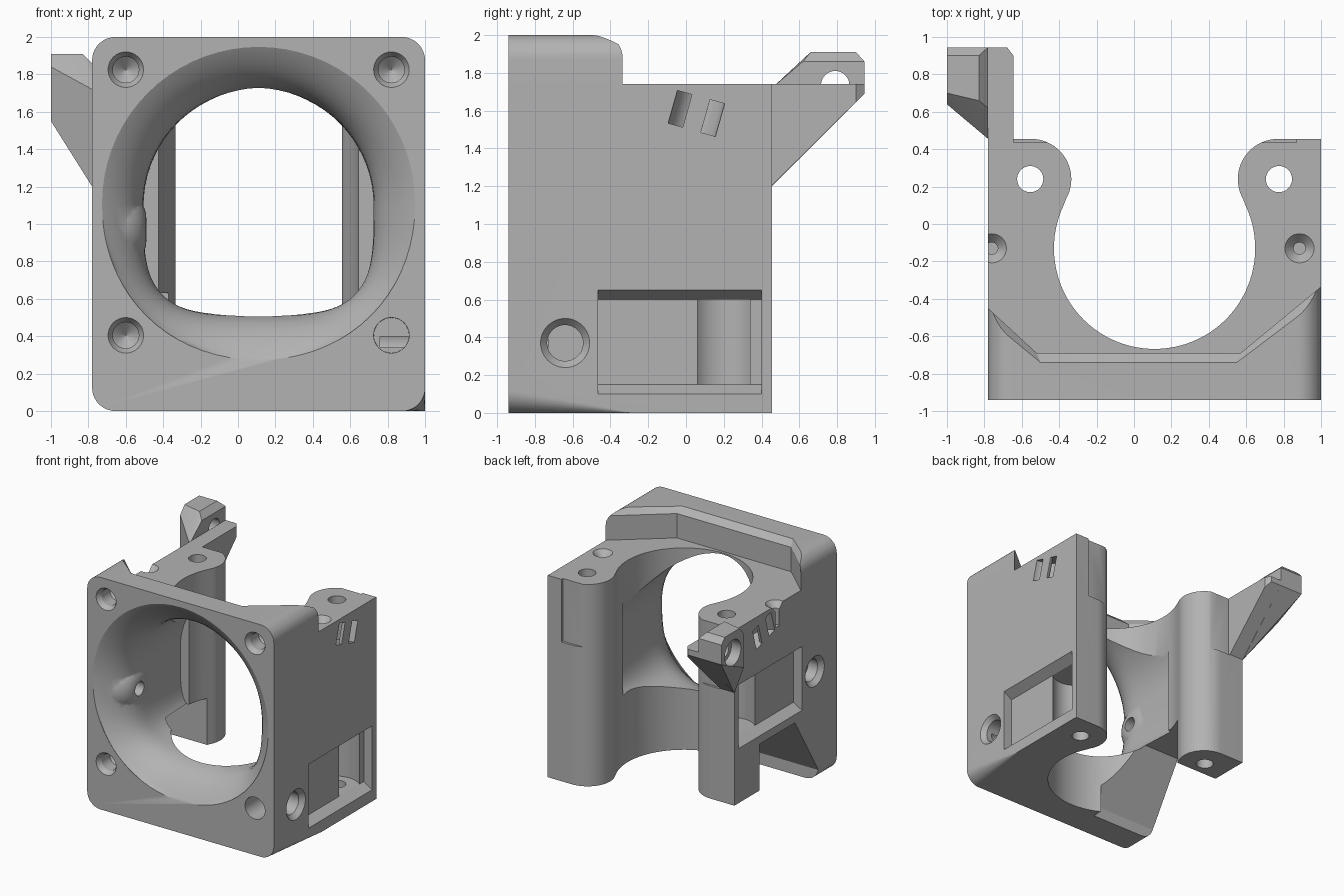
import bpy, bmesh
from math import sin, cos, pi, radians, copysign
from mathutils import Vector

cube = bpy.data.objects.get("Cube")
if cube:
    bpy.data.objects.remove(cube)

grey = bpy.data.materials.new("plain grey")
grey.use_nodes = True
grey.diffuse_color = (0.45, 0.45, 0.45, 1)
grey.node_tree.nodes["Principled BSDF"].inputs["Base Color"].default_value = (0.45, 0.45, 0.45, 1)


def finish(name, bm):
    bmesh.ops.recalc_face_normals(bm, faces=bm.faces)
    mesh = bpy.data.meshes.new(name)
    bm.to_mesh(mesh)
    bm.free()
    mesh.materials.append(grey)
    ob = bpy.data.objects.new(name, mesh)
    bpy.context.collection.objects.link(ob)
    return ob


def loft(name, rings):
    """Closed solid through rings that have equal point counts."""
    bm = bmesh.new()
    vs = [[bm.verts.new(p) for p in ring] for ring in rings]
    n = len(vs[0])
    for a, b in zip(vs, vs[1:]):
        for i in range(n):
            j = (i + 1) % n
            bm.faces.new((a[i], a[j], b[j], b[i]))
    bm.faces.new(vs[0])
    bm.faces.new(vs[-1])
    return finish(name, bm)


def prism(name, pts, axis, lo, hi):
    place = {"x": lambda a, b, c: (c, a, b),
             "y": lambda a, b, c: (a, c, b),
             "z": lambda a, b, c: (a, b, c)}[axis]
    return loft(name, [[place(a, b, c) for a, b in pts] for c in (lo, hi)])


def box(name, x0, x1, y0, y1, z0, z1):
    return prism(name, [(x0, y0), (x1, y0), (x1, y1), (x0, y1)], "z", z0, z1)


def turned(name, start, axis, profile, n=48):
    """Solid of revolution; profile holds (distance, radius)."""
    axis = Vector(axis).normalized()
    u = axis.orthogonal().normalized()
    v = axis.cross(u)
    return loft(name, [[Vector(start) + axis * d + (u * cos(2 * pi * i / n) + v * sin(2 * pi * i / n)) * r
                        for i in range(n)] for d, r in profile])


def combine(ob, other, op="DIFFERENCE"):
    mod = ob.modifiers.new("combine", "BOOLEAN")
    mod.operation, mod.object, mod.solver = op, other, "EXACT"
    bpy.context.view_layer.objects.active = ob
    bpy.ops.object.modifier_apply(modifier=mod.name)
    bpy.data.objects.remove(other)


def arc(cx, cy, r, a0, a1, n):
    return [(cx + r * cos(radians(a0 + (a1 - a0) * i / n)),
             cy + r * sin(radians(a0 + (a1 - a0) * i / n))) for i in range(n + 1)]


MID, LEFT, RIGHT, FRONT, BACK, DECK = 0.11, -0.78, 1.0, -0.94, 0.455, 1.74

# body: open C outline with a round bore and two round rear posts
outline = [(LEFT, FRONT), (RIGHT, FRONT), (RIGHT, BACK)]
outline += arc(MID + 0.66, 0.24, 0.215, 90, 209.3, 20)
outline += arc(MID, -0.13, 0.538, 29.3, -209.3, 64)[1:-1]
outline += arc(MID - 0.66, 0.24, 0.215, -29.3, 90, 20)
outline += [(LEFT, BACK)]
body = prism("fan_duct_body", outline, "z", 0, DECK)

# raised front wall with chamfered rear top edge
wall = [(LEFT, FRONT), (RIGHT, FRONT), (RIGHT, -0.335), (0.57, -0.69), (-0.52, -0.69), (LEFT, -0.45)]
top = [(LEFT, FRONT), (RIGHT, FRONT), (RIGHT, -0.4), (0.55, -0.74), (-0.5, -0.74), (LEFT, -0.51)]
combine(body, loft("front_wall", [[(x, y, z) for x, y in ring]
                                  for ring, z in ((wall, 1.5), (wall, 1.95), (top, 2))]), "UNION")

# rounded front corners; the lower right one fades out toward the back
def corner(x, z, sx, sz, r_end):
    rings = []
    for y, r in ((-0.96, 0.125), (-0.3, r_end)):
        pts = [(x + 0.02 * sx, z + 0.02 * sz), (x - r * sx, z + 0.02 * sz)]
        pts += [(x - r * sx + r * sx * sin(a * pi / 20), z - r * sz + r * sz * cos(a * pi / 20))
                for a in range(11)]
        pts += [(x + 0.02 * sx, z - r * sz)]
        rings.append([(a, y, b) for a, b in pts])
    return loft("corner_cutter", rings)


for x, z, sx, sz, r in ((LEFT, 2, -1, 1, 0.125), (RIGHT, 2, 1, 1, 0.125),
                        (LEFT, 0, -1, -1, 0.125), (RIGHT, 0, 1, -1, 0.003)):
    combine(body, corner(x, z, sx, sz, r))

# bell mouth: circle at the front, flat-bottomed arch inside
rings = []
for k in range(17):
    t = k / 16
    y = -0.945 + 0.88 * t ** 1.6
    s = min(1, (y + 0.945) / 0.37)
    r = 0.615 + 0.23 * (1 - s) ** 2.6
    depth = r - 0.045 * t
    e = 2 / (2 + 3 * t)
    ring = []
    for i in range(72):
        c, q = cos(2 * pi * i / 72), sin(2 * pi * i / 72)
        if q < 0:
            c, q = copysign(abs(c) ** e, c), -abs(q) ** e
        ring.append((MID + r * c, y, 1.11 - 0.01 * t + (r if q > 0 else depth) * q))
    rings.append(ring)
combine(body, loft("mouth_cutter", rings))

# rounded boss inside the mouth for the left side screw
boss = turned("side_boss", (-0.74, -0.63, 0.97), (1, 0, 0),
              [(0, 0.25)] + [(0.25 * sin(a * pi / 20), 0.06 + 0.19 * cos(a * pi / 20)) for a in range(2, 11)])
combine(body, boss, "UNION")

# cut-away lower left side and shorter left post
combine(body, prism("left_cutter", [(-0.69, -0.1), (-0.69, 0.1), (-0.37, 0.63), (0.11, 0.63), (0.11, -0.1)],
                    "x", -0.9, -0.15))
combine(body, box("post_cutter", -0.9, -0.25, 0.1, 0.6, -0.1, 0.23))

# side windows with round pockets, cable tie channels, side screw holes
for face, s, lift in ((RIGHT, 1, 0), (LEFT, -1, 0.6)):
    sect = [(0.02, 0.1), (0, 0.1), (-0.08, 0.15), (-0.08, 0.6), (0, 0.65), (0.02, 0.65)]
    combine(body, prism("window_cutter", [(face + a * s, b + lift) for a, b in sect], "y", -0.465, 0.4))
    combine(body, turned("pocket_cutter", (face - 0.21 * s, 0.2, 0.15 + lift), (0, 0, 1),
                         [(0, 0.19), (0.45, 0.19)]))
    tilt = Vector((0, 0.27, 0.96))
    start = Vector((face, 0.055, 1.585)) - tilt * 0.09
    ring = turned("tie_cutter", start, tilt, [(0, 0.13), (0.18, 0.13)])
    combine(ring, turned("tie_core", start - tilt * 0.1, tilt, [(0, 0.05), (0.4, 0.05)]))
    combine(body, ring)
    deep = [(0.25, 0.095)] if s > 0 else [(0.14, 0.095), (0.141, 0.06), (0.5, 0.06)]
    combine(body, turned("side_hole", (face + 0.01 * s, -0.64, 0.37 + lift), (-s, 0, 0),
                         [(0, 0.135), (0.01, 0.13), (0.05, 0.095)] + deep))

# front screw holes with conical ends; the lower right one is flat
for sx in (-1, 1):
    for sz in (-1, 1):
        tip = 0.094 if sx > 0 > sz else 0.003
        combine(body, turned("front_hole", (MID + 0.71 * sx, FRONT - 0.01, 1.115 + 0.71 * sz), (0, 1, 0),
                             [(0, 0.096), (0.01, 0.095), (0.05, 0.07 if tip < 0.05 else 0.095),
                              (0.16, 0.07 if tip < 0.05 else 0.095), (0.22, tip)], 32))

# post screw holes, deck holes and rear notches
for x in (MID - 0.665, MID + 0.665):
    combine(body, turned("post_hole", (x, 0.24, -0.1), (0, 0, 1), [(0, 0.07), (2, 0.07)], 32))
for x in (-0.76, 0.885):
    combine(body, turned("deck_hole", (x, -0.13, DECK + 0.01), (0, 0, -1),
                         [(0, 0.083), (0.01, 0.078), (0.06, 0.032), (0.2, 0.032)], 32))
for x0, x1 in ((-0.645, -0.45), (0.66, 0.87)):
    combine(body, box("notch_cutter", x0, x1, 0.435, 0.6, 1.2, 1.9))

# rear bracket arm with a clipped end corner
arm = prism("bracket_arm", [(0.44, 1.19), (0.44, DECK), (0.945, DECK), (0.945, 1.69)], "x", LEFT, -0.645)
combine(arm, prism("clip_cutter", [(-0.69, 0.96), (-0.63, 0.96), (-0.63, 0.88)], "z", 1, 2))

# bracket ear: faceted block with a screw hole
facets = [(LEFT, 0.455, 1.2), (LEFT, 0.455, 1.72), (LEFT, 0.5, 1.74), (LEFT, 0.62, 1.86), (LEFT, 0.945, 1.86),
          (LEFT, 0.945, 1.69), (-0.83, 0.66, 1.91), (-0.83, 0.9, 1.91), (-1, 0.64, 1.55), (-1, 0.945, 1.69),
          (-1, 0.64, 1.84), (-1, 0.7, 1.91), (-1, 0.9, 1.91), (-1, 0.945, 1.86)]
bm = bmesh.new()
for p in facets:
    bm.verts.new(p)
bmesh.ops.convex_hull(bm, input=bm.verts)
bmesh.ops.dissolve_limit(bm, angle_limit=0.02, verts=bm.verts, edges=bm.edges)
ear = finish("bracket_ear", bm)
combine(ear, turned("ear_hole", (-1.01, 0.79, 1.735), (1, 0, 0),
                    [(0, 0.11), (0.1, 0.11), (0.101, 0.075), (0.3, 0.075)], 32))

# smooth round surfaces, keep edges sharp
for ob in (body, arm, ear):
    bpy.ops.object.select_all(action="DESELECT")
    ob.select_set(True)
    bpy.context.view_layer.objects.active = ob
    bpy.ops.object.shade_smooth_by_angle(angle=radians(30))
